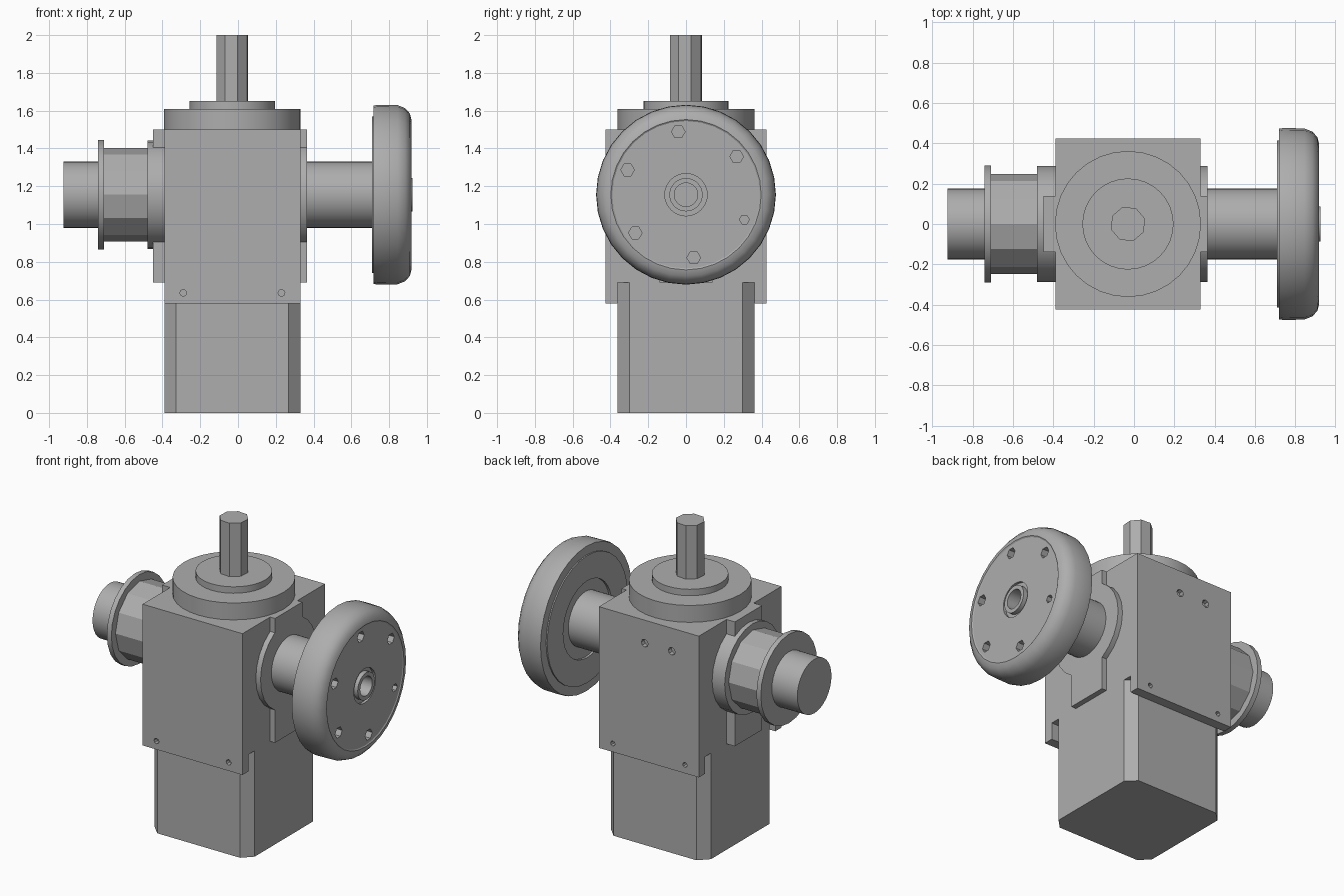
import bpy, bmesh, math
from mathutils import Matrix, Vector

if "Cube" in bpy.data.objects:
    bpy.data.objects.remove(bpy.data.objects["Cube"])

CX, CZ = -0.03, 1.155          # vertical axis x, side shaft height

steel = bpy.data.materials.new("grey_steel")
steel.diffuse_color = (0.42, 0.42, 0.42, 1)
steel.use_nodes = True
steel.node_tree.nodes["Principled BSDF"].inputs["Base Color"].default_value = steel.diffuse_color


def finish(name, bm, smooth=True):
    bmesh.ops.recalc_face_normals(bm, faces=bm.faces)
    me = bpy.data.meshes.new(name)
    bm.to_mesh(me)
    bm.free()
    ob = bpy.data.objects.new(name, me)
    bpy.context.collection.objects.link(ob)
    me.materials.append(steel)
    if smooth:
        bpy.ops.object.select_all(action='DESELECT')
        ob.select_set(True)
        bpy.context.view_layer.objects.active = ob
        bpy.ops.object.shade_smooth_by_angle(angle=math.radians(28))
    return ob


def prism(name, outline, z0, z1, matrix=Matrix()):
    """Extrude a 2D outline from z0 to z1, then move it with a matrix."""
    bm = bmesh.new()
    f = bm.faces.new([bm.verts.new((x, y, z0)) for x, y in outline])
    ext = bmesh.ops.extrude_face_region(bm, geom=[f])
    top = [v for v in ext['geom'] if isinstance(v, bmesh.types.BMVert)]
    bmesh.ops.translate(bm, verts=top, vec=(0, 0, z1 - z0))
    bm.transform(matrix)
    return finish(name, bm, False)


def box(name, x0, x1, y0, y1, z0, z1):
    return prism(name, [(x0, y0), (x1, y0), (x1, y1), (x0, y1)], z0, z1)


def lathe(name, profile, axis, seg, turn=0.0, smooth=True):
    """Revolve (distance along axis, radius) points around the x or z axis."""
    bm = bmesh.new()
    rings = []
    for d, r in profile:
        ring = []
        for i in range(seg if r > 0 else 1):
            a = turn + 2 * math.pi * i / seg
            u, v = r * math.cos(a), r * math.sin(a)
            ring.append(bm.verts.new((d, u, CZ + v) if axis == 'x' else (CX + u, v, d)))
        rings.append(ring)
    for a, b in zip(rings, rings[1:]):
        for i in range(seg):
            j = (i + 1) % seg
            vs = [a[i % len(a)], a[j % len(a)], b[j % len(b)], b[i % len(b)]]
            bm.faces.new(list(dict.fromkeys(vs)))
    return finish(name, bm, smooth)


def cylinder(name, d0, d1, r, axis, seg, turn=0.0, smooth=True):
    return lathe(name, [(d0, 0), (d0, r), (d1, r), (d1, 0)], axis, seg, turn, smooth)


def drill(target, spots, direction, depth, sides):
    """Cut blind holes; spots are (centre, radius)."""
    bm = bmesh.new()
    rot = Vector((0, 0, 1)).rotation_difference(Vector(direction)).to_matrix().to_4x4()
    for c, r in spots:
        bmesh.ops.create_cone(bm, cap_ends=True, segments=sides, radius1=r, radius2=r,
                              depth=2 * depth, matrix=Matrix.Translation(c) @ rot)
    cutter = finish("hole_cutter", bm, False)
    cutter.hide_render = True
    cutter.hide_set(True)
    mod = target.modifiers.new("holes", 'BOOLEAN')
    mod.object = cutter
    mod.solver = 'EXACT'


# Lower housing with chamfered corners
x0, x1, h, c = -0.39, 0.33, 0.362, 0.062
prism("lower_housing", [(x0 + c, -h), (x1 - c, -h), (x1, -h + c), (x1, h - c),
                        (x1 - c, h), (x0 + c, h), (x0, h - c), (x0, -h + c)], 0, 0.69)

# Gearbox body: one profile seen from the side, with front and back skirts
side = [(-0.425, 0.58), (-h, 0.58), (-h, 0.69), (h, 0.69), (h, 0.58),
        (0.425, 0.58), (0.425, 1.5), (-0.425, 1.5)]
to_x = Matrix(((0, 0, 1, 0), (1, 0, 0, 0), (0, 1, 0, 0), (0, 0, 0, 1)))
body = prism("gearbox_body", side, x0, x1, to_x)
low = [(x, 0.635) for x in (-0.29, 0.23)]
drill(body, [((x, -0.425, z), 0.018) for x, z in low], (0, 1, 0), 0.03, 8)
drill(body, [((x, 0.425, z), 0.016) for x, z in low]
      + [((x, 0.425, 1.35), 0.025) for x in (0.0, -0.195)], (0, 1, 0), 0.03, 8)

# Top flange, step and input shaft
cylinder("top_flange", 1.5, 1.61, 0.362, 'z', 32)
cylinder("top_step", 1.61, 1.652, 0.226, 'z', 32)
cylinder("input_shaft", 1.652, 2.0, 0.088, 'z', 8, math.radians(18), False)


# Side covers: round plate with narrow tabs above and below
def tabs(name, xa, xb):
    box(name + "_upper", xa, xb, -0.14, 0.14, CZ, 1.5)
    box(name + "_lower", xa, xb, -0.14, 0.14, 0.69, CZ)


tabs("left_cover_tab", -0.45, -0.39)
cylinder("left_cover_disc", -0.48, -0.39, 0.288, 'x', 24)
tabs("right_cover_tab", 0.33, 0.365)
cylinder("right_cover_disc", 0.33, 0.364, 0.288, 'x', 24)

# Left output: faceted hub, collar and shaft stub
cylinder("left_hub", -0.712, -0.48, 0.247, 'x', 12, 0, False)
cylinder("left_collar", -0.742, -0.71, 0.29, 'x', 24)
cylinder("left_shaft", -0.925, -0.74, 0.176, 'x', 32)

# Right output shaft
cylinder("right_shaft", 0.36, 0.735, 0.176, 'x', 32)

# Wheel with recessed back, rounded rim, and a grooved centre boss
wheel = lathe("drive_wheel", [
    (0.725, 0), (0.725, 0.25), (0.71, 0.25), (0.71, 0.415), (0.718, 0.415),
    (0.718, 0.472), (0.74, 0.476), (0.845, 0.474), (0.885, 0.458), (0.91, 0.43),
    (0.918, 0.398), (0.913, 0.39), (0.913, 0.112), (0.895, 0.112), (0.895, 0.088),
    (0.924, 0.088), (0.924, 0.062), (0.84, 0.062), (0.84, 0)], 'x', 32)
spots = []
for i in range(6):
    a = math.radians(97 + 60 * i)
    spots.append(((0.913, 0.336 * math.cos(a), CZ + 0.336 * math.sin(a)),
                  0.026 if i == 4 else 0.036))
drill(wheel, spots, (1, 0, 0), 0.05, 6)
